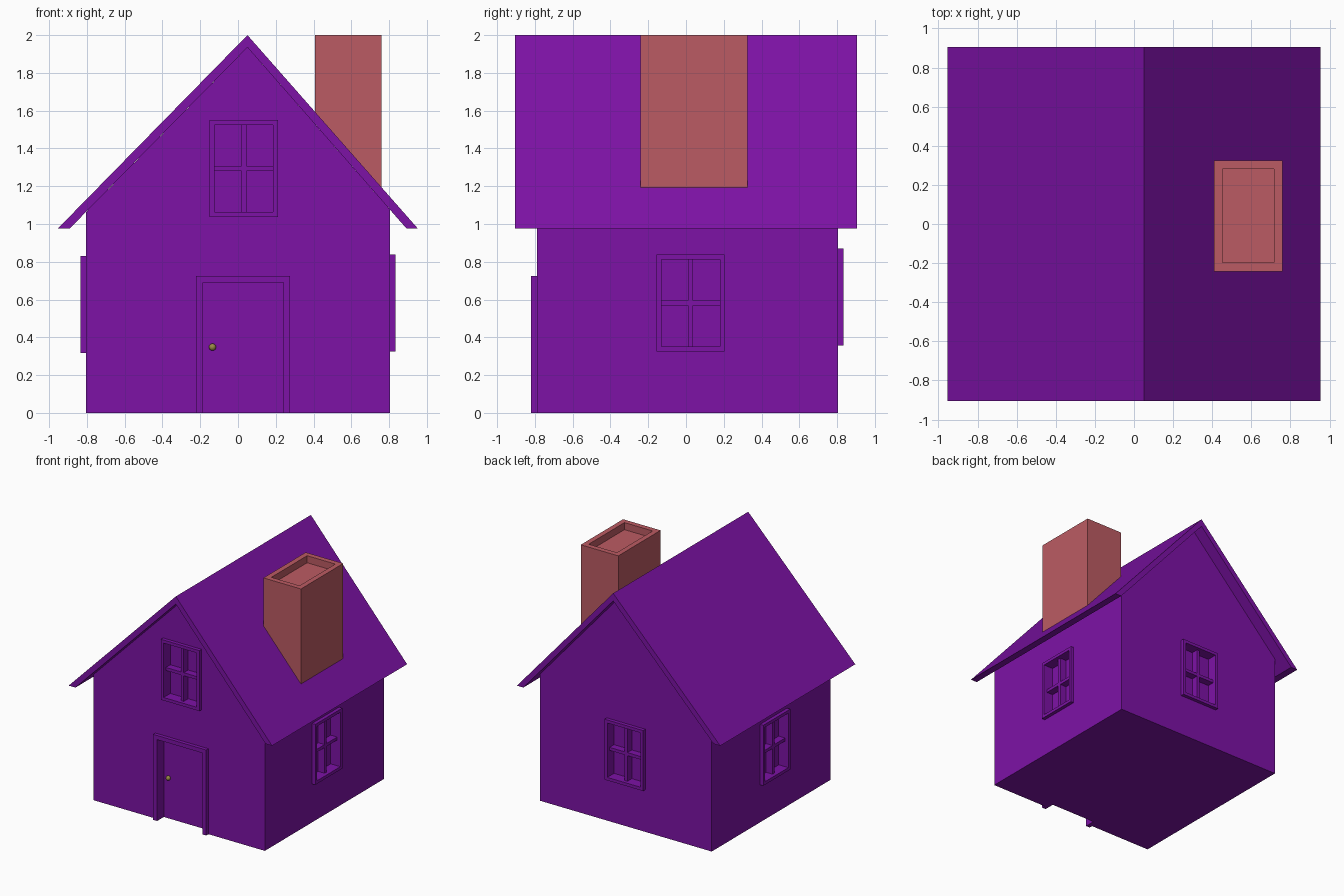
import bpy, bmesh, math
from mathutils import Matrix

if "Cube" in bpy.data.objects:
    bpy.data.objects.remove(bpy.data.objects["Cube"])


def material(name, color):
    m = bpy.data.materials.new(name)
    m.diffuse_color = (*color, 1)
    m.use_nodes = True
    m.node_tree.nodes["Principled BSDF"].inputs["Base Color"].default_value = m.diffuse_color
    return m


PURPLE = material("purple_paint", (0.205, 0.006, 0.38))
BRICK = material("red_brick", (0.50, 0.105, 0.125))
BRASS = material("brass", (0.32, 0.25, 0.06))


def make(name, bm, mat, matrix=Matrix()):
    bmesh.ops.recalc_face_normals(bm, faces=bm.faces)
    me = bpy.data.meshes.new(name)
    bm.to_mesh(me)
    bm.free()
    me.transform(matrix)
    me.materials.append(mat)
    ob = bpy.data.objects.new(name, me)
    bpy.context.collection.objects.link(ob)
    return ob


def prism(name, profile, y0, y1, mat, edit=None):
    """Extrude an (x, z) profile along y."""
    bm = bmesh.new()
    face = bm.faces.new([bm.verts.new((x, y0, z)) for x, z in profile])
    ext = bmesh.ops.extrude_face_region(bm, geom=[face])["geom"]
    bmesh.ops.translate(bm, vec=(0, y1 - y0, 0),
                        verts=[v for v in ext if isinstance(v, bmesh.types.BMVert)])
    bmesh.ops.recalc_face_normals(bm, faces=bm.faces)
    if edit:
        edit(bm)
    return make(name, bm, mat)


def boxes(name, spans, matrix, mat=PURPLE):
    """One object from (x0, x1, y0, y1, z0, z1) boxes."""
    bm = bmesh.new()
    for x0, x1, y0, y1, z0, z1 in spans:
        m = Matrix.Translation(((x0 + x1) / 2, (y0 + y1) / 2, (z0 + z1) / 2)) \
            @ Matrix.Diagonal((x1 - x0, y1 - y0, z1 - z0, 1))
        bmesh.ops.create_cube(bm, size=1, matrix=m)
    return make(name, bm, mat, matrix)


# Walls with gable ends
walls = prism("walls", [(-0.805, 0), (0.805, 0), (0.805, 1.075), (0.05, 1.935),
                        (-0.805, 1.063)], -0.79, 0.805, PURPLE)

# Overhanging roof with off-centre ridge
prism("roof", [(-0.955, 0.975), (0.05, 2.0), (0.953, 0.975), (0.893, 0.975),
               (0.05, 1.935), (-0.892, 0.975)], -0.905, 0.905, PURPLE)


# Chimney, bottom following the roof slope, top sunk
def sink_top(bm):
    top = max(bm.faces, key=lambda f: f.calc_center_median().z)
    bmesh.ops.inset_region(bm, faces=[top], thickness=0.062)
    inner = bmesh.ops.extrude_face_region(bm, geom=[top])["geom"]
    bmesh.ops.translate(bm, vec=(0, 0, -0.06),
                        verts=[v for v in inner if isinstance(v, bmesh.types.BMVert)])
    bmesh.ops.delete(bm, geom=[f for f in [top] if f.is_valid], context='FACES_ONLY')


prism("chimney", [(0.408, 1.565), (0.76, 1.165), (0.76, 2.0), (0.408, 2.0)],
      -0.242, 0.325, BRICK, sink_top)


def cut(name, span, matrix):
    cutter = boxes(name, [span], matrix)
    cutter.hide_render = True
    cutter.hide_viewport = True
    mod = walls.modifiers.new(name, 'BOOLEAN')
    mod.operation = 'DIFFERENCE'
    mod.solver = 'EXACT'
    mod.object = cutter


# Windows: recessed pane, raised frame, crossed glazing bars
def window(side, angle, dist, u0, z0):
    m = Matrix.Rotation(math.radians(angle), 4, 'Z') @ Matrix.Translation((u0, -dist, z0))
    w, h, b, t = 0.362, 0.513, 0.026, 0.013
    cut(side + "_window_cutter", (b, w - b, -0.1, 0.06, b, h - b), m)
    boxes(side + "_window_frame", [
        (0, b, -0.03, 0, 0, h), (w - b, w, -0.03, 0, 0, h),
        (b, w - b, -0.03, 0, 0, b), (b, w - b, -0.03, 0, h - b, h)], m)
    boxes(side + "_window_bars", [
        (w / 2 - t, w / 2 + t, 0, 0.06, b, h - b),
        (b, w / 2 - t, 0, 0.06, h / 2 - t, h / 2 + t),
        (w / 2 + t, w - b, 0, 0.06, h / 2 - t, h / 2 + t)], m)


for args in (("front", 0, 0.79, -0.15, 1.038), ("right", 90, 0.805, -0.157, 0.326),
             ("back", 180, 0.805, -0.18, 0.358), ("left", -90, 0.805, -0.157, 0.318)):
    window(*args)

# Recessed door with raised frame
front = Matrix.Translation((0, -0.79, 0))
cut("door_cutter", (-0.185, 0.24, -0.1, 0.06, -0.1, 0.69), front)
boxes("door_frame", [(-0.222, -0.185, -0.03, 0, 0, 0.725), (0.24, 0.276, -0.03, 0, 0, 0.725),
                     (-0.185, 0.24, -0.03, 0, 0.69, 0.725)], front)

# Door knob
bm = bmesh.new()
bmesh.ops.create_uvsphere(bm, u_segments=16, v_segments=10, radius=0.019)
for f in bm.faces:
    f.smooth = True
make("door_knob", bm, BRASS, Matrix.Translation((-0.135, -0.743, 0.348)))
